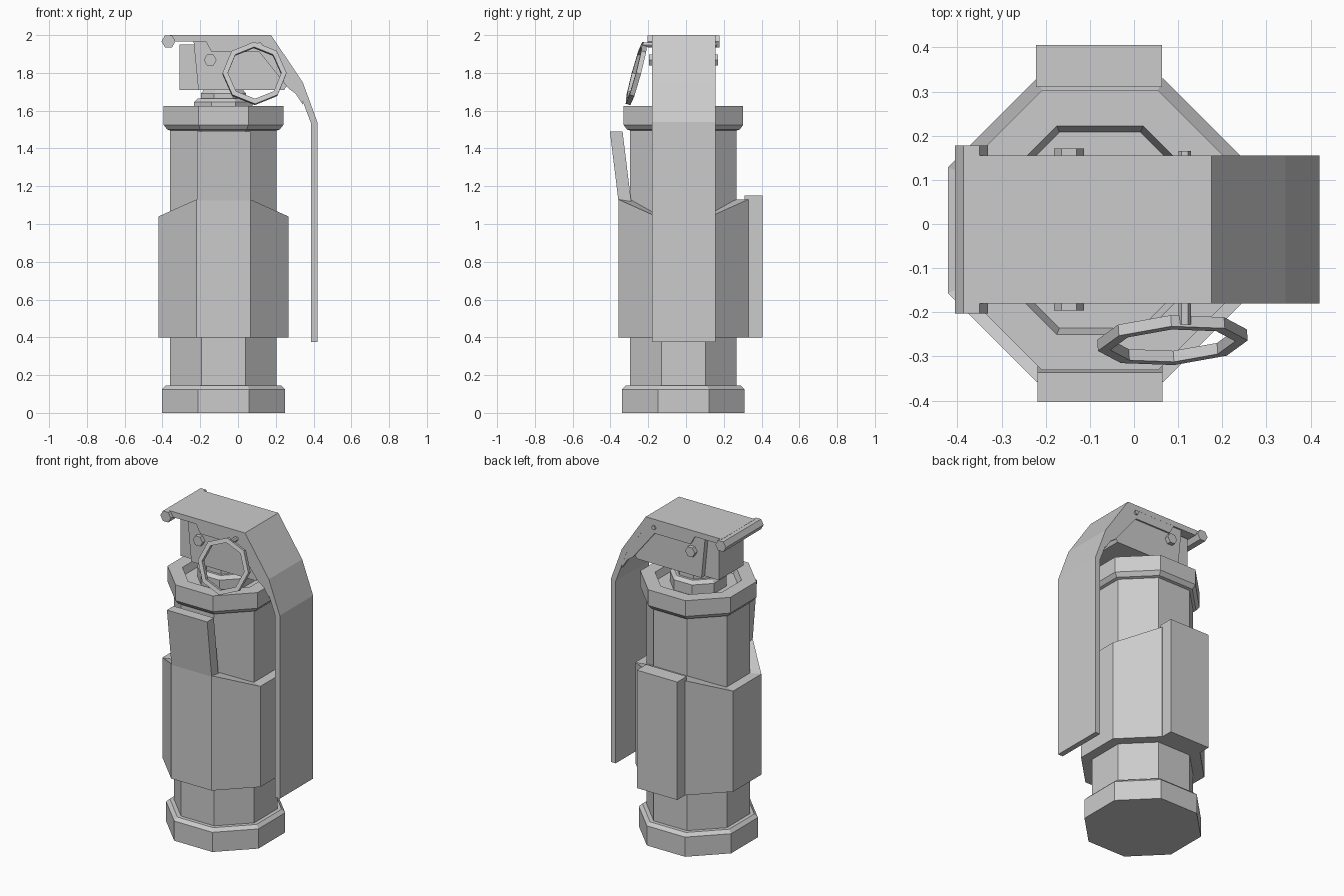
import bpy, bmesh, math
from mathutils import Matrix, Vector

if "Cube" in bpy.data.objects:
    bpy.data.objects.remove(bpy.data.objects["Cube"])

CX, CY = -0.077, -0.014          # axis of the canister
MY = -0.0125                     # mid plane of the lever and head


def finish(name, bm):
    bmesh.ops.recalc_face_normals(bm, faces=bm.faces)
    mesh = bpy.data.meshes.new(name)
    bm.to_mesh(mesh)
    bm.free()
    ob = bpy.data.objects.new(name, mesh)
    bpy.context.collection.objects.link(ob)
    return ob


def lathe(name, profile, n=8, closed=False, center=(CX, CY, 0), turn=0.5):
    """Spin (apothem, z) points into an n-sided solid, or a ring if closed."""
    bm = bmesh.new()
    k = 1 / math.cos(math.pi / n)
    rings = []
    for a, z in profile:
        rings.append([bm.verts.new((center[0] + a * k * math.cos((i + turn) * math.tau / n),
                                    center[1] + a * k * math.sin((i + turn) * math.tau / n),
                                    center[2] + z)) for i in range(n)])
    pairs = list(zip(rings, rings[1:]))
    if closed:
        pairs.append((rings[-1], rings[0]))
    else:
        bm.faces.new(rings[0])
        bm.faces.new(rings[-1])
    for lo, hi in pairs:
        for i in range(n):
            j = (i + 1) % n
            bm.faces.new((lo[i], lo[j], hi[j], hi[i]))
    return finish(name, bm)


def extrude_y(name, pts, y0, y1):
    """Extrude an (x, z) outline from y0 to y1."""
    bm = bmesh.new()
    f = bm.faces.new([bm.verts.new((x, y0, z)) for x, z in pts])
    out = bmesh.ops.extrude_face_region(bm, geom=[f])
    bmesh.ops.translate(bm, vec=(0, y1 - y0, 0),
                        verts=[v for v in out['geom'] if isinstance(v, bmesh.types.BMVert)])
    return finish(name, bm)


def box(name, lo, hi):
    return extrude_y(name, [(lo[0], lo[2]), (hi[0], lo[2]), (hi[0], hi[2]), (lo[0], hi[2])],
                     lo[1], hi[1])


def rod_y(name, x, z, r, y0, y1, n=6):
    pts = [(x + r * math.cos(i * math.tau / n), z + r * math.sin(i * math.tau / n))
           for i in range(n)]
    return extrude_y(name, pts, y0, y1)


# canister: foot, body, recessed collar
lathe("base_cap", [(0.325, 0), (0.325, 0.125), (0.305, 0.145), (0.27, 0.145)])
lathe("body", [(0.282, 0.13), (0.282, 1.52)])
lathe("collar", [(0.282, 1.495), (0.298, 1.5), (0.317, 1.525), (0.317, 1.625), (0.236, 1.625),
                 (0.222, 1.58)])

# sleeve with raised front and back top edges
sleeve = lathe("sleeve", [(0.344, 0.4), (0.344, 1.04), (0.275, 1.04), (0.275, 0.4)], closed=True)
for v in sleeve.data.vertices:
    if v.co.z > 1 and abs(v.co.y - CY) > abs(v.co.x - CX):
        v.co.z += 0.09

# back slab and tilted front tab
box("back_slab", (-0.222, 0.31, 0.4), (0.063, 0.405, 1.15))
tab = box("front_tab", (-0.218, -0.355, 1.1), (0.065, -0.288, 1.49))
for v in tab.data.vertices:
    if v.co.z > 1.3:
        v.co.y -= 0.048

# neck under the head
lathe("neck", [(0.155, 1.57), (0.155, 1.645), (0.135, 1.665), (0.12, 1.665), (0.12, 1.69),
               (0.095, 1.72)])

# fuse head: inner block and wider bracket
box("head_block", (-0.31, MY - 0.125, 1.71), (0.0, MY + 0.125, 1.95))
extrude_y("head_bracket", [(-0.21, 1.71), (0.245, 1.71), (0.265, 1.745), (0.14, 1.965),
                           (-0.235, 1.965)], MY - 0.157, MY + 0.157)

# lever plate and its two side flanges
extrude_y("lever", [(-0.36, 2.0), (0.175, 2.0), (0.343, 1.75), (0.42, 1.54), (0.42, 0.375),
                    (0.386, 0.375), (0.386, 1.535), (0.312, 1.73), (0.158, 1.965), (-0.36, 1.965)],
          MY - 0.1675, MY + 0.1675)
for side, y in (("front", MY - 0.167), ("back", MY + 0.145)):
    extrude_y(side + "_lever_flange",
              [(-0.18, 1.985), (0.166, 1.985), (0.33, 1.745), (0.345, 1.63), (0.305, 1.69),
               (0.265, 1.72), (0.113, 1.91), (-0.14, 1.91)], y, y + 0.022)

# hinge bar, cross pin and safety pin
rod_y("hinge_bar", -0.368, 1.967, 0.037, MY - 0.19, MY + 0.19)
rod_y("cross_pin", -0.147, 1.868, 0.034, MY - 0.183, MY + 0.183)
rod_y("safety_pin", 0.115, 1.948, 0.014, -0.228, 0.165)

# pull ring, leaning against the head
w, a = 0.013, 0.144
ring = lathe("pull_ring", [(a - w, -w), (a + w, -w), (a + w, w), (a - w, w)], closed=True,
             center=(0, 0, 0), turn=0)
ring.data.transform(Matrix.Translation((0.087, -0.263, 1.797)) @ Matrix.Rotation(math.radians(4), 4, 'Z')
                    @ Matrix.Rotation(math.radians(75), 4, 'X'))
